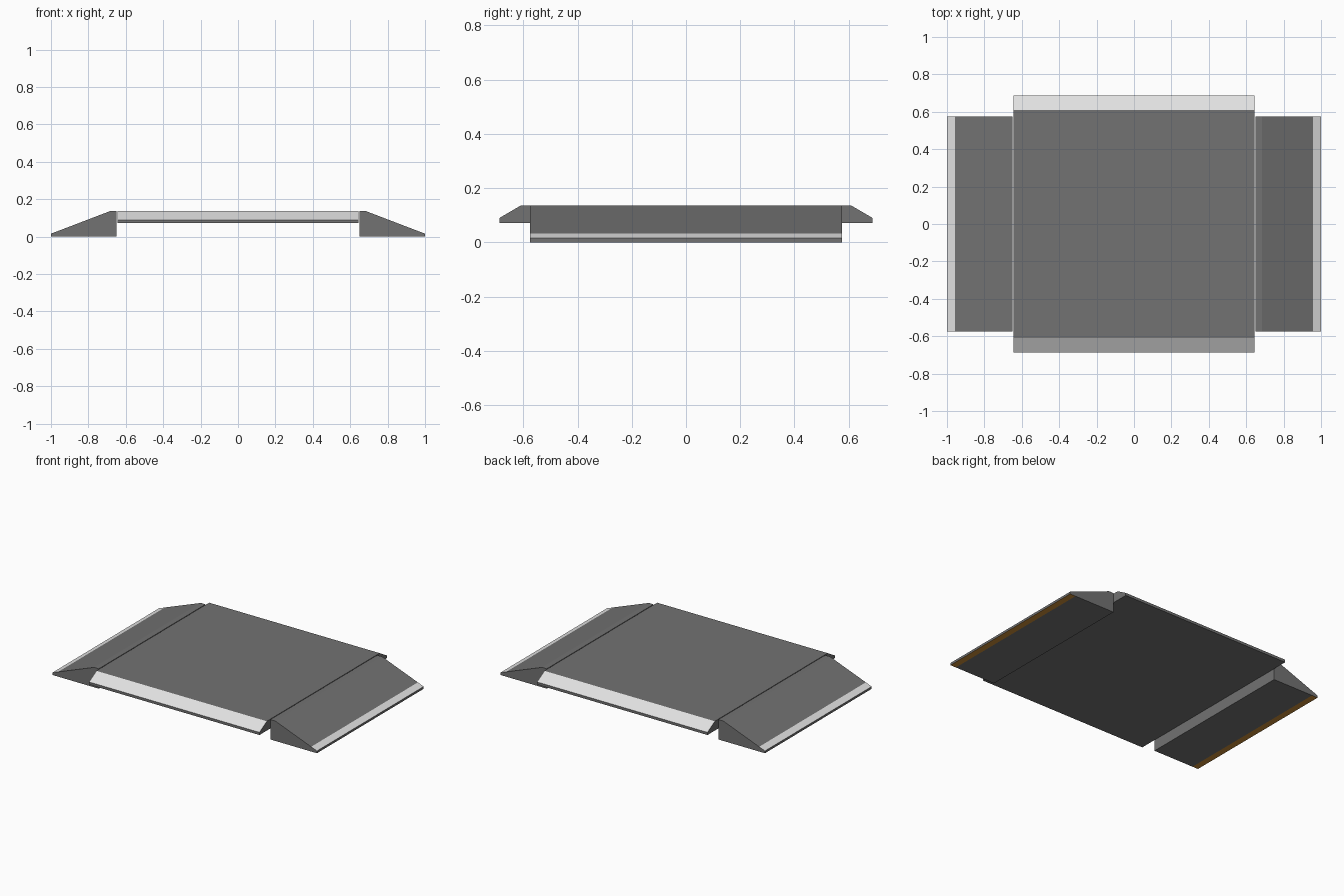
import bpy, bmesh

if "Cube" in bpy.data.objects:
    bpy.data.objects.remove(bpy.data.objects["Cube"])


def material(name, rgb):
    m = bpy.data.materials.new(name)
    m.diffuse_color = (*rgb, 1.0)
    m.use_nodes = True
    m.node_tree.nodes["Principled BSDF"].inputs["Base Color"].default_value = m.diffuse_color
    return m


GREY = material("dark_grey", (0.17, 0.17, 0.17))
WHITE = material("white_edge", (0.75, 0.75, 0.75))
ORANGE = material("orange_underside", (0.60, 0.27, 0.04))


def prism(name, profile, colours, axis, lo, hi):
    """Extrude a (side, z) profile along an axis; colours maps profile edge -> slot."""
    def point(s, z, t):
        return (t, s, z) if axis == "x" else (s, t, z)
    bm = bmesh.new()
    a = [bm.verts.new(point(s, z, lo)) for s, z in profile]
    b = [bm.verts.new(point(s, z, hi)) for s, z in profile]
    n = len(profile)
    for i in range(n):
        j = (i + 1) % n
        f = bm.faces.new((a[i], a[j], b[j], b[i]))
        f.material_index = colours.get(i, 0)
    bm.faces.new(a)
    bm.faces.new(b)
    bmesh.ops.recalc_face_normals(bm, faces=bm.faces)
    mesh = bpy.data.meshes.new(name)
    bm.to_mesh(mesh)
    bm.free()
    for m in (GREY, WHITE, ORANGE):
        mesh.materials.append(m)
    ob = bpy.data.objects.new(name, mesh)
    bpy.context.collection.objects.link(ob)
    return ob


# Raised centre deck with white bevels at front and back
deck = [(-0.688, 0.072), (-0.688, 0.09), (-0.609, 0.136),
        (0.609, 0.136), (0.688, 0.09), (0.688, 0.072)]
prism("centre_deck", deck, {1: 1, 3: 1}, "x", -0.644, 0.644)

# Side ramps with a white strip on the lip and an orange strip below it
ramp = [(0.649, 0.0), (0.649, 0.136), (0.685, 0.136),
        (0.956, 0.0325), (1.0, 0.0157), (1.0, 0.0), (0.956, 0.0)]
for name, side in (("left_ramp", -1), ("right_ramp", 1)):
    prism(name, [(side * s, z) for s, z in ramp], {3: 1, 5: 2}, "y", -0.576, 0.576)
